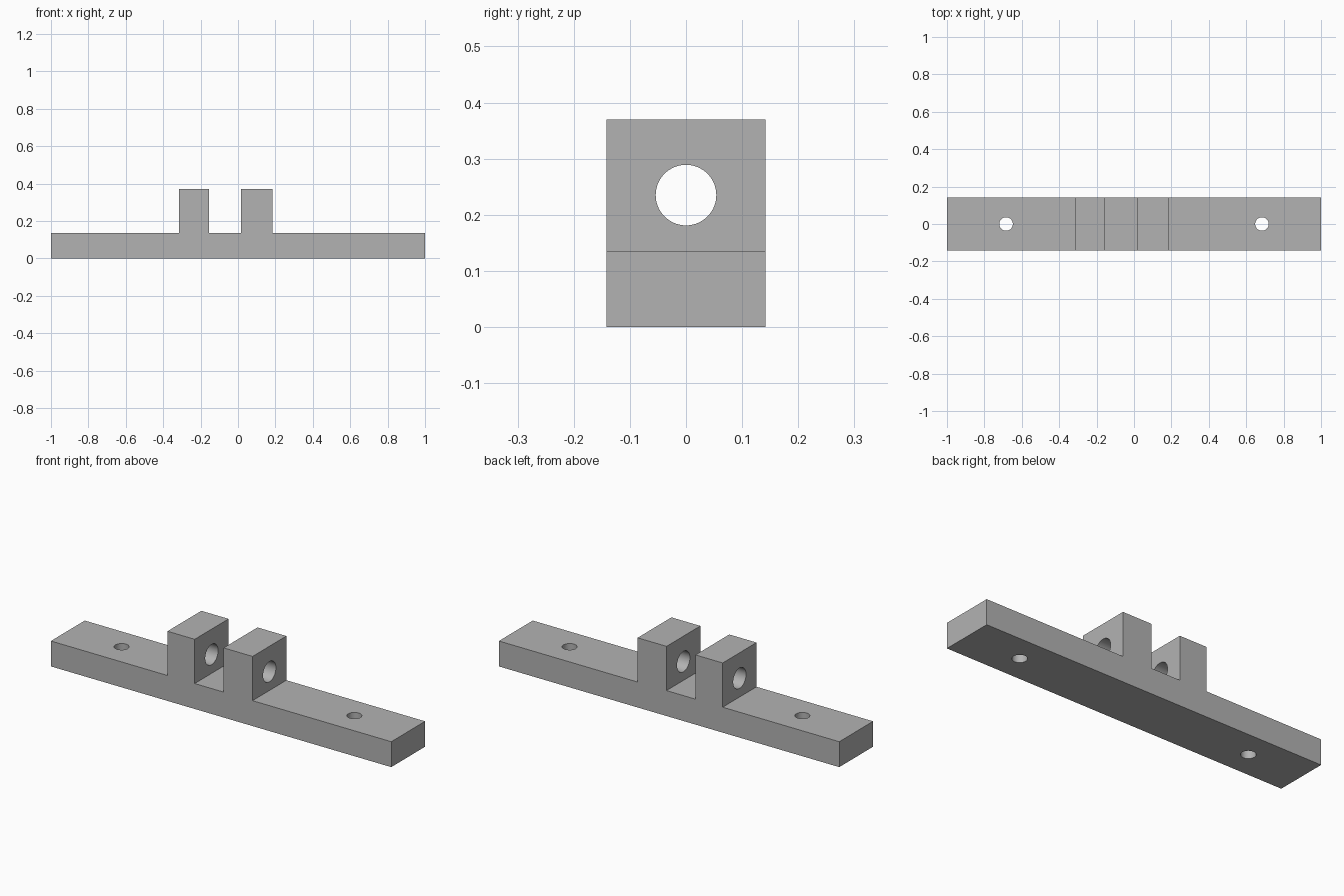
import bpy
import bmesh
import math

cube = bpy.data.objects.get("Cube")
if cube:
    bpy.data.objects.remove(cube, do_unlink=True)

HALF_DEPTH = 0.142
BASE_TOP = 0.135
LUG_TOP = 0.37
LUGS = [(-0.315, -0.155), (0.015, 0.185)]

grey = bpy.data.materials.new("plain grey")
grey.use_nodes = True
colour = (0.45, 0.45, 0.45, 1)
grey.diffuse_color = colour
grey.node_tree.nodes["Principled BSDF"].inputs["Base Color"].default_value = colour

# Side profile of the bar with its two upright lugs, extruded front to back
profile = [(-1, 0), (1, 0), (1, BASE_TOP)]
for left, right in reversed(LUGS):
    profile += [(right, BASE_TOP), (right, LUG_TOP), (left, LUG_TOP), (left, BASE_TOP)]
profile.append((-1, BASE_TOP))

bm = bmesh.new()
face = bm.faces.new([bm.verts.new((x, -HALF_DEPTH, z)) for x, z in profile])
result = bmesh.ops.extrude_face_region(bm, geom=[face])
moved = [v for v in result["geom"] if isinstance(v, bmesh.types.BMVert)]
bmesh.ops.translate(bm, verts=moved, vec=(0, 2 * HALF_DEPTH, 0))
bmesh.ops.recalc_face_normals(bm, faces=bm.faces)
mesh = bpy.data.meshes.new("bracket")
bm.to_mesh(mesh)
bm.free()
bracket = bpy.data.objects.new("bracket", mesh)
bpy.context.collection.objects.link(bracket)
mesh.materials.append(grey)


def drill(radius, length, location, rotation=(0, 0, 0)):
    """Cut a round hole through the bracket."""
    bpy.ops.mesh.primitive_cylinder_add(vertices=64, radius=radius, depth=length,
                                        location=location, rotation=rotation)
    cutter = bpy.context.object
    cutter.name = "hole_cutter"
    cutter.hide_render = True
    cutter.data.materials.append(grey)
    bpy.ops.object.select_all(action="DESELECT")
    bracket.select_set(True)
    bpy.context.view_layer.objects.active = bracket
    mod = bracket.modifiers.new("hole", "BOOLEAN")
    mod.operation = "DIFFERENCE"
    mod.solver = "EXACT"
    mod.object = cutter
    bpy.ops.object.modifier_apply(modifier=mod.name)
    bpy.data.objects.remove(cutter, do_unlink=True)


# Pin hole through both lugs
drill(0.054, 1, (0, 0, 0.235), (0, math.pi / 2, 0))

# Mounting holes near each end
for side in (-1, 1):
    drill(0.036, 1, (side * 0.684, 0, 0))

# Round hole walls, crisp edges everywhere else
bpy.ops.object.shade_smooth_by_angle(angle=math.radians(30))
